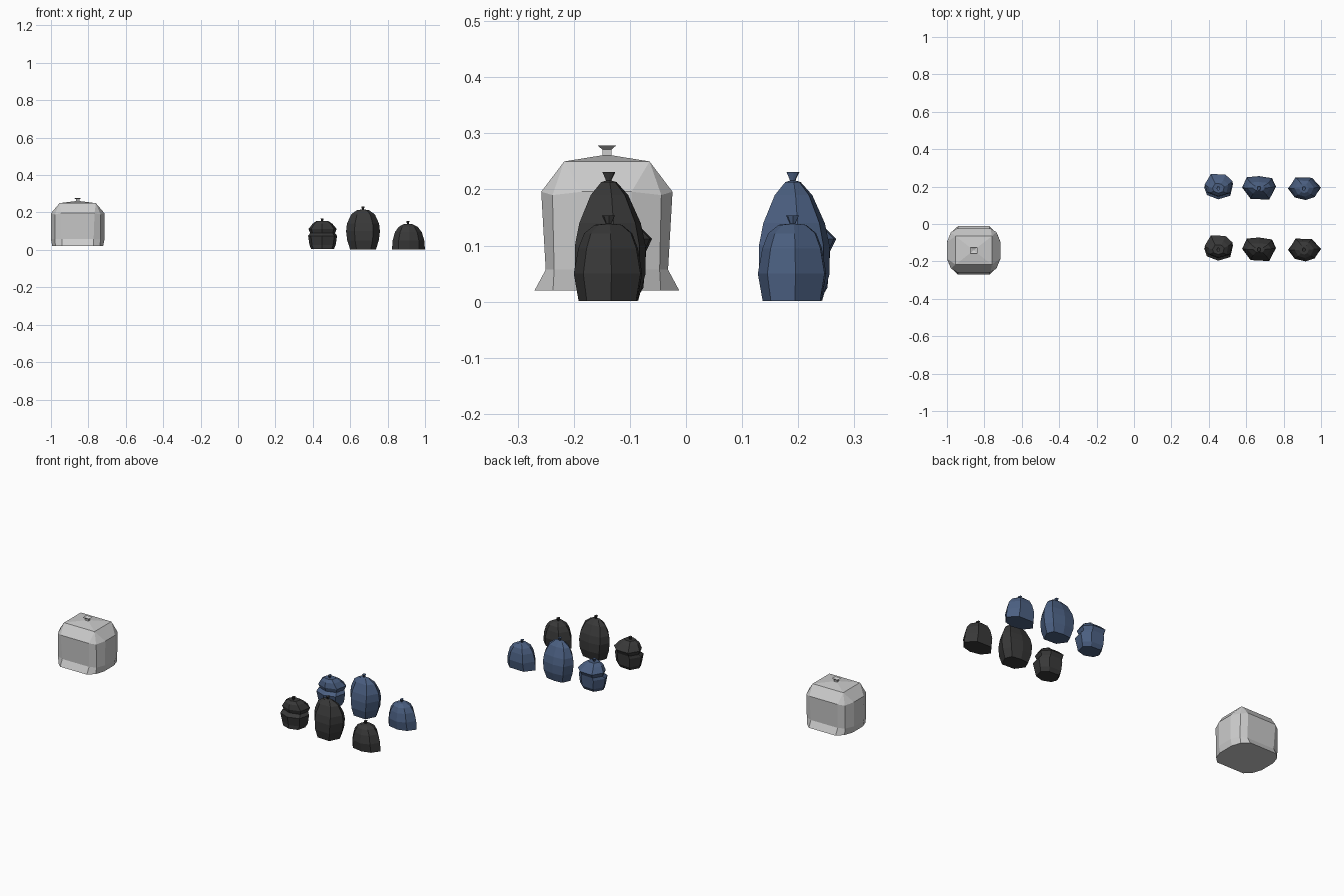
import bpy, bmesh

if "Cube" in bpy.data.objects:
    bpy.data.objects.remove(bpy.data.objects["Cube"])


def material(name, color):
    m = bpy.data.materials.new(name)
    m.diffuse_color = (*color, 1)
    m.use_nodes = True
    m.node_tree.nodes["Principled BSDF"].inputs["Base Color"].default_value = m.diffuse_color
    return m


BLACK = material("black_plastic", (0.04, 0.04, 0.04))
BLUE = material("blue_plastic", (0.07, 0.115, 0.22))


def loft(name, rings, loc, mat=None):
    """Skin a stack of rings (equal counts) and cap both ends."""
    bm = bmesh.new()
    loops = [[bm.verts.new(p) for p in ring] for ring in rings]
    n = len(loops[0])
    for a, b in zip(loops, loops[1:]):
        for i in range(n):
            j = (i + 1) % n
            bm.faces.new((a[i], a[j], b[j], b[i]))
    bm.faces.new(loops[0][::-1])
    bm.faces.new(loops[-1])
    bmesh.ops.remove_doubles(bm, verts=bm.verts, dist=0.0003)
    bmesh.ops.recalc_face_normals(bm, faces=bm.faces)
    me = bpy.data.meshes.new(name)
    bm.to_mesh(me)
    bm.free()
    ob = bpy.data.objects.new(name, me)
    ob.location = loc
    if mat:
        me.materials.append(mat)
    bpy.context.collection.objects.link(ob)


# Large grey sack: 12-sided body closing onto a four-cornered top
def body_ring(z, hx, hy, fx, fy, cx, cy, cz=None):
    cz = z if cz is None else cz
    pts = []
    for sx, sy in ((1, -1), (1, 1), (-1, 1), (-1, -1)):
        corner = [(fx * sx, hy * sy, z), (cx * sx, cy * sy, cz), (hx * sx, fy * sy, z)]
        pts += corner if sx * sy < 0 else corner[::-1]
    return pts


def box_ring(z, hx, hy):
    return body_ring(z, hx, hy, hx, hy, hx, hy)


loft("large_grey_bag", [
    body_ring(0.02, 0.136, 0.129, 0.085, 0.046, 0.119, 0.096),
    body_ring(0.057, 0.143, 0.109, 0.085, 0.046, 0.122, 0.094),
    body_ring(0.196, 0.143, 0.117, 0.09, 0.044, 0.122, 0.097, 0.19),
    box_ring(0.25, 0.097, 0.076),
    box_ring(0.261, 0.01, 0.008),
    box_ring(0.271, 0.01, 0.008),
    box_ring(0.278, 0.019, 0.016),
    box_ring(0.272, 0.005, 0.004),
], (-0.857, -0.141, 0))


# Small tied bags: irregular outline scaled per level (z, scale x, scale y, shift y)
def tied_bag(name, outline, levels, tip, x):
    top = tip - 0.017
    n = len(outline)
    mx = max(abs(p[0]) for p in outline)
    my = max(abs(p[1]) for p in outline)
    tie = [(top, 0.005, 0.005), (tip - 0.002, 0.009, 0.012), (tip - 0.006, 0.002, 0.002)]
    rings = [[(px * sx, py * sy + dy, z) for px, py in outline] for z, sx, sy, dy in levels]
    rings += [[(px / mx * a, py / my * b, z) for px, py in outline] for z, a, b in tie]
    for color, mat, y in (("black", BLACK, -0.138), ("blue", BLUE, 0.19)):
        loft(f"{color}_{name}", rings, (x, y, 0), mat)


tied_bag("folded_bag",
         [(-0.075, 0.005), (-0.06, -0.038), (0, -0.062), (0.065, -0.042),
          (0.08, 0.025), (0.04, 0.062), (-0.04, 0.066)],
         [(0.004, 0.78, 0.75, 0), (0.025, 0.9, 0.85, 0.006), (0.075, 1.0, 0.97, 0.002),
          (0.09, 0.86, 0.8, 0.014), (0.112, 0.97, 0.95, 0.015), (0.14, 0.68, 0.68, 0.004),
          (0.155, 0.4, 0.4, 0)],
         0.171, 0.45)

tied_bag("tall_bag",
         [(-0.09, 0.005), (-0.045, -0.055), (0.055, -0.06), (0.091, 0.01),
          (0.07, 0.055), (0, 0.066), (-0.065, 0.06)],
         [(0.002, 0.76, 0.8, 0), (0.05, 0.93, 1.0, 0), (0.1, 1.0, 1.0, 0),
          (0.14, 0.95, 0.87, 0), (0.19, 0.7, 0.53, 0), (0.213, 0.35, 0.22, 0)],
         0.233, 0.668)

tied_bag("short_bag",
         [(-0.083, 0), (-0.05, -0.048), (0.01, -0.062), (0.06, -0.045),
          (0.09, 0.005), (0.045, 0.057), (-0.045, 0.06)],
         [(0.001, 1.02, 0.86, 0), (0.05, 0.98, 1.0, 0), (0.095, 0.83, 0.87, 0),
          (0.122, 0.6, 0.7, 0), (0.137, 0.3, 0.4, 0)],
         0.156, 0.908)
